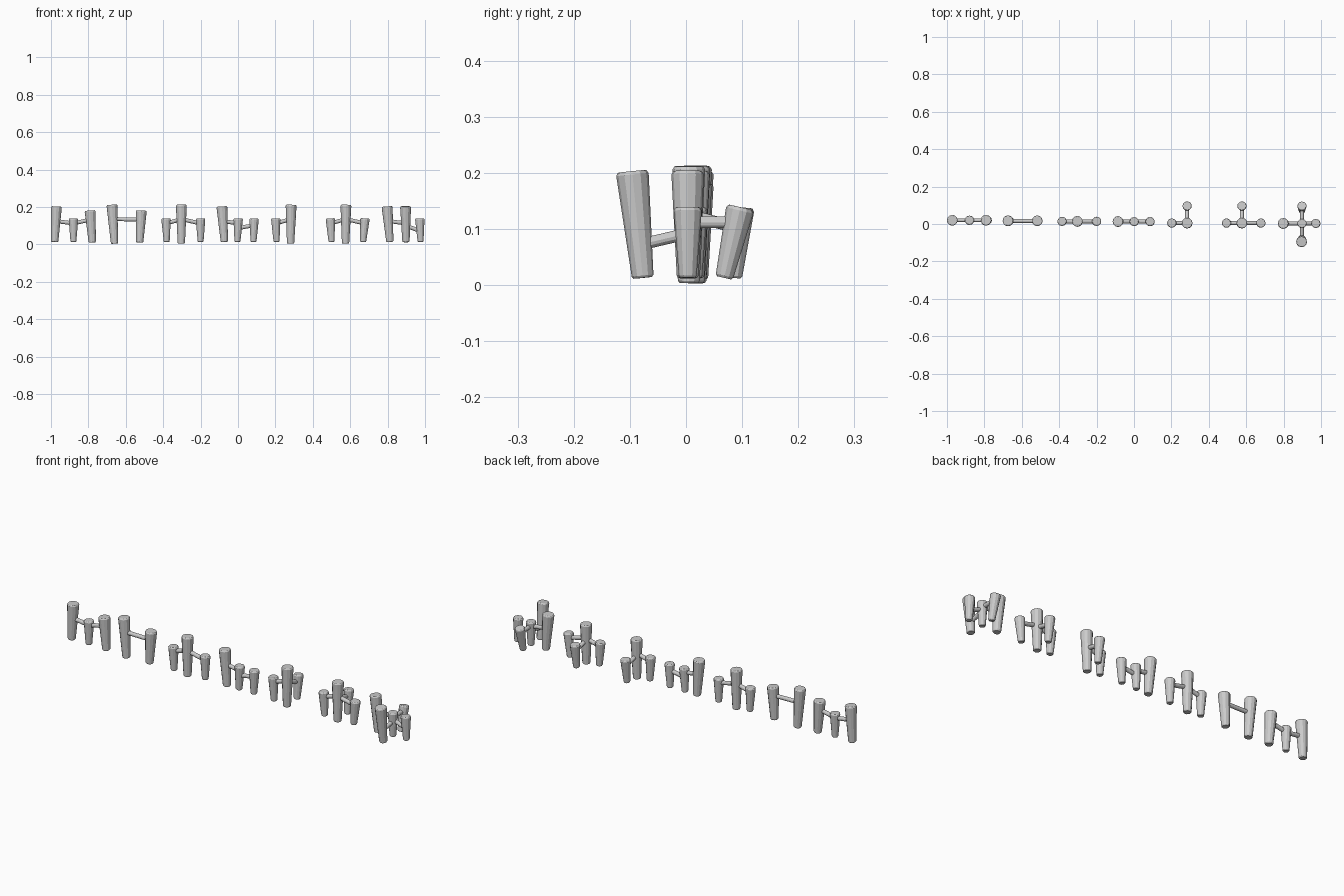
import bpy, bmesh
from mathutils import Vector

if "Cube" in bpy.data.objects:
    bpy.data.objects.remove(bpy.data.objects["Cube"])

SIDES = 12
# Post kinds: bottom z, top z, bottom radius, top radius, height where bars join
KINDS = {"tall": (.004, .212, .0195, .029, .135),
         "big": (.013, .203, .0195, .029, .125),
         "mid": (.010, .181, .0195, .029, .133),
         "small": (.013, .139, .016, .025, .112)}


def tube(name, a, b, profile):
    """Lathe a profile of (distance, radius) along the line a-b."""
    axis = (b - a).normalized()
    rot = Vector((0, 0, 1)).rotation_difference(axis).to_matrix()
    bm = bmesh.new()
    rings = []
    for d, r in profile:
        ring = bmesh.ops.create_circle(bm, segments=SIDES, radius=r)["verts"]
        for v in ring:
            v.co = a + axis * d + rot @ v.co
        rings.append(ring)
    for lo, hi in zip(rings, rings[1:]):
        for i in range(SIDES):
            j = (i + 1) % SIDES
            bm.faces.new((lo[i], lo[j], hi[j], hi[i]))
    bm.faces.new(rings[0])
    bm.faces.new(rings[-1])
    bmesh.ops.recalc_face_normals(bm, faces=bm.faces)
    me = bpy.data.meshes.new(name)
    bm.to_mesh(me)
    bm.free()
    bpy.context.collection.objects.link(bpy.data.objects.new(name, me))


class Post:
    """Tapered post, wider at the top, with chamfered rims; lean moves the top."""
    def __init__(self, kind, x, y=0, lean_x=0, lean_y=0):
        z0, z1, rb, rt, self.join = KINDS[kind]
        self.a = Vector((x - lean_x, y - lean_y, z0))
        self.b = Vector((x, y, z1))
        L = (self.b - self.a).length
        tube(kind + "_post", self.a, self.b,
             [(0, rb - .003), (.004, rb), (L - .006, rt),
              (L - .001, rt - .003), (L, rt - .005)])

    def at(self, z):
        return self.a.lerp(self.b, (z - self.a.z) / (self.b.z - self.a.z))


def bar(p, q, drop=0):
    """Round bar between two posts."""
    a, b = p.at(p.join - drop), q.at(q.join - drop)
    tube("bar", a, b, [(0, .0105), ((b - a).length, .0105)])


def row(y, *specs):
    """Posts along x given as (kind, top x, lean), neighbours joined by bars."""
    posts = [Post(k, x, y, lean) for k, x, lean in specs]
    for p, q in zip(posts, posts[1:]):
        bar(p, q)
    return posts


def back_post(centre, lean):
    """Small post behind a centre post."""
    rear = Post("small", centre.b.x, .097, 0, lean)
    bar(centre, rear, .01 if centre.join > .12 else 0)


# Flat clusters
row(.020, ("big", -.971, .009), ("small", -.88, 0), ("mid", -.791, -.012))
row(.017, ("tall", -.674, -.014), ("mid", -.517, .009))
row(.014, ("small", -.385, -.004), ("tall", -.303, 0), ("small", -.2, 0))

# Descending cluster, with a lower last bar
big, mid = row(.013, ("big", -.086, -.013), ("small", .001, .004))
end = Post("small", .086, .013, .003)
mid.join, end.join = .087, .102
bar(mid, end)

# Clusters with one post behind
posts = row(.005, ("small", .202, -.004), ("tall", .284, .003))
back_post(posts[1], .013)
posts = row(.005, ("small", .494, -.006), ("tall", .577, .002), ("small", .679, .01))
back_post(posts[1], .013)

# Cross-shaped cluster
left, centre = row(.003, ("big", .797, -.015), ("small", .898, 0))
back_post(centre, .029)
front = Post("big", .896, -.096, -.002, -.019)
right = Post("small", .972, .003, -.004)
front.join, right.join = .092, .083
bar(centre, right, .012)
bar(centre, front, .02)
